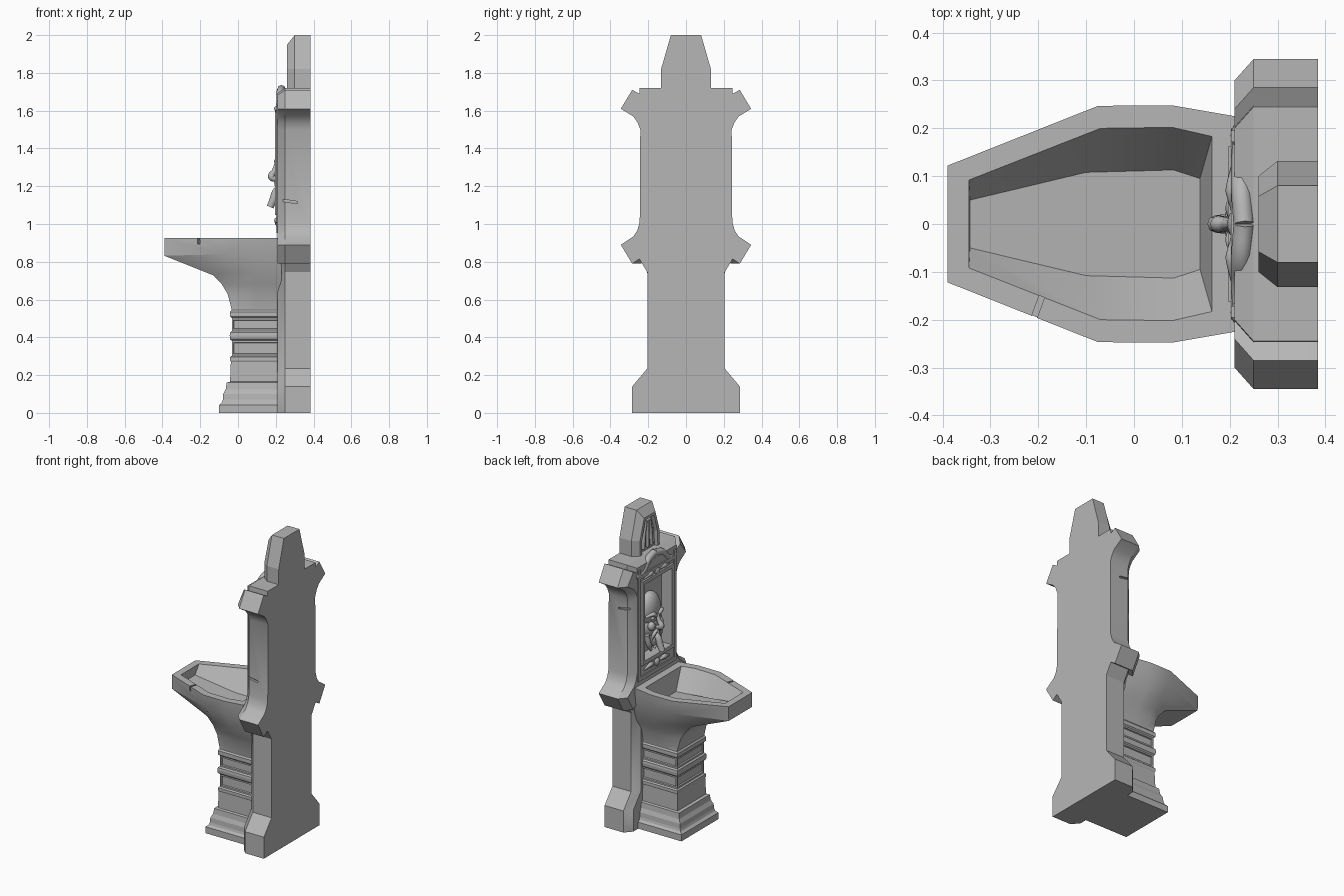
import bpy, bmesh, math
from mathutils import Vector

if "Cube" in bpy.data.objects:
    bpy.data.objects.remove(bpy.data.objects["Cube"])

stone = bpy.data.materials.new("grey stone")
stone.use_nodes = True
stone.diffuse_color = (0.47, 0.47, 0.47, 1)
stone.node_tree.nodes["Principled BSDF"].inputs["Base Color"].default_value = (0.47, 0.47, 0.47, 1)


def finish(bm, name, smooth=None):
    bmesh.ops.recalc_face_normals(bm, faces=bm.faces)
    me = bpy.data.meshes.new(name)
    bm.to_mesh(me)
    bm.free()
    me.materials.append(stone)
    ob = bpy.data.objects.new(name, me)
    bpy.context.collection.objects.link(ob)
    if smooth:
        bpy.ops.object.select_all(action='DESELECT')
        ob.select_set(True)
        bpy.context.view_layer.objects.active = ob
        bpy.ops.object.shade_smooth_by_angle(angle=math.radians(smooth))
    return ob


def loft(rings):
    """Skin closed rings of equal length and cap both ends."""
    bm = bmesh.new()
    vs = [[bm.verts.new(p) for p in r] for r in rings]
    n = len(rings[0])
    for a, b in zip(vs, vs[1:]):
        for i in range(n):
            j = (i + 1) % n
            bm.faces.new((a[i], a[j], b[j], b[i]))
    bm.faces.new(vs[0])
    bm.faces.new(vs[-1])
    return bm


def mirrored(half):
    return half + [(x, -y, z) for x, y, z in reversed(half)]


def box(name, lo, hi):
    bm = bmesh.new()
    bmesh.ops.create_cube(bm, size=1)
    for v in bm.verts:
        v.co = [a + (b - a) * (c + 0.5) for a, b, c in zip(lo, hi, v.co)]
    return finish(bm, name)


def ball(name, loc, scale, rot=0, seg=16):
    bm = bmesh.new()
    bmesh.ops.create_uvsphere(bm, u_segments=seg, v_segments=seg // 2 + 2, radius=1)
    ob = finish(bm, name, 50)
    ob.location, ob.scale = loc, scale
    ob.rotation_euler.y = rot
    return ob


def tube(name, pts, radius, radii=None):
    cu = bpy.data.curves.new(name, 'CURVE')
    cu.dimensions = '3D'
    cu.bevel_depth, cu.bevel_resolution = radius, 2
    cu.resolution_u, cu.use_fill_caps = 6, True
    sp = cu.splines.new('BEZIER')
    sp.bezier_points.add(len(pts) - 1)
    for i, (b, p) in enumerate(zip(sp.bezier_points, pts)):
        b.co = p
        b.handle_left_type = b.handle_right_type = 'AUTO'
        b.radius = radii[i] if radii else 1
    cu.materials.append(stone)
    ob = bpy.data.objects.new(name, cu)
    bpy.context.collection.objects.link(ob)
    return ob


def cut(target, cutter):
    cutter.hide_render = True
    cutter.hide_set(True)
    m = target.modifiers.new("cut", 'BOOLEAN')
    m.operation, m.object, m.solver = 'DIFFERENCE', cutter, 'EXACT'
    bpy.context.view_layer.objects.active = target
    bpy.ops.object.modifier_apply(modifier=m.name)
    bpy.data.objects.remove(cutter)


# Back slab with lugs and chamfered front edges
side = [(.285, 0), (.285, .14), (.205, .235), (.205, .745), (.247, .815), (.285, .79),
        (.345, .89), (.278, .935), (.258, .965), (.245, 1.01), (.242, 1.5), (.258, 1.54),
        (.28, 1.57), (.345, 1.61), (.285, 1.71), (.247, 1.69), (.245, 1.72)]


def slab_ring(x, inset):
    return mirrored([(x, y - inset, z - (inset * .6 if z > 1.65 else 0)) for y, z in side])


slab = finish(loft([slab_ring(.385, 0), slab_ring(.25, 0), slab_ring(.21, .045)]), "back_slab", 30)
cut(slab, box("niche_cutter", (.15, -.14, 1.07), (.275, .14, 1.57)))
for y, z in ((-.25, 1.12), (.25, 1.43)):
    crack = box("crack_cutter", (-.045, -.02, -.006), (.045, .02, .006))
    crack.location, crack.rotation_euler.y = (.27, y, z), .15
    bpy.context.view_layer.update()
    cut(slab, crack)


# Crown with a sunk fluted panel
def crown_ring(x, inset, top):
    return mirrored([(x, .132 - inset, 1.66), (x, .132 - inset, 1.82), (x, .08 - inset * .7, top)])


bm = loft([crown_ring(.385, 0, 2), crown_ring(.3, 0, 2), crown_ring(.26, .032, 1.95)])
bm.faces.ensure_lookup_table()
bmesh.ops.recalc_face_normals(bm, faces=bm.faces)
front = min(bm.faces, key=lambda f: f.calc_center_median().x)
bmesh.ops.inset_individual(bm, faces=[front], thickness=.022)
bmesh.ops.inset_individual(bm, faces=[front], thickness=.004, depth=-.022)
finish(bm, "crown")
for k in (-1, 0, 1):
    tube("crown_flute", [(.277, k * .042, 1.74), (.277, k * .036, 1.82), (.277, k * .018, 1.915)], .011)

# Curved pediment mouldings and scrolls
for s in (-1, 1):
    tube("pediment_moulding", [(.225, s * .2, 1.625), (.225, s * .13, 1.64), (.225, s * .07, 1.695),
                               (.23, 0, 1.715)], .022)
    ball("pediment_scroll", (.222, s * .185, 1.635), (.02, .028, .028))

# Niche frame and ornament bands
for h, z0, z1, x in ((.15, 1.06, 1.58, .197), (.183, .965, 1.66, .203)):
    w = .012
    for s in (-1, 1):
        box("frame_post", (x, s * h - w, z0 - w), (.225, s * h + w, z1 + w))
    for z in (z0, z1 - (.035 if h > .16 else 0)):
        box("frame_rail", (x, -h, z - w), (.225, h, z + w))
for z in (1.012, 1.603):
    ball("band_boss", (.21, 0, z), (.016, .028, .024), seg=8)
    for s in (-1, 1):
        tube("band_leaf", [(.21, s * .025, z), (.207, s * .07, z + .008), (.21, s * .13, z - .006)],
             .016, [.4, 1, .3])

# Mask inside the niche
ball("mask_head", (.262, 0, 1.345), (.058, .085, .11))
ball("mask_jaw", (.262, 0, 1.24), (.05, .07, .085))
ball("mask_chin", (.235, 0, 1.155), (.032, .045, .045))
tube("mask_nose", [(.205, 0, 1.325), (.192, 0, 1.28), (.177, 0, 1.25), (.205, 0, 1.235)], .017, [.6, .8, 1.1, .8])
for s in (-1, 1):
    tube("mask_brow", [(.207, s * .012, 1.315), (.205, s * .04, 1.335), (.235, s * .078, 1.32)], .013, [.8, 1, .6])
    ball("mask_eye", (.214, s * .034, 1.304), (.011, .016, .01), seg=10)
    ball("mask_cheek", (.218, s * .042, 1.255), (.022, .025, .028))
    ball("mask_ear", (.265, s * .085, 1.29), (.022, .014, .042), seg=10)
    tube("mask_moustache", [(.2, s * .008, 1.225), (.205, s * .035, 1.205), (.222, s * .048, 1.15)],
         .011, [.8, 1.1, .4])
    tube("mask_beard", [(.24, s * .06, 1.2), (.235, s * .045, 1.13), (.24, s * .015, 1.085)], .016, [1, 1.1, .5])
tube("water_tongue", [(.235, 0, 1.195), (.205, 0, 1.175), (.185, 0, 1.125), (.17, 0, 1.09)], .02, [.8, 1, 1, .9])

# Pedestal with stepped foot, rolls and sunk panels
profile = [(-.1, .19, 0), (-.1, .19, .042), (-.085, .178, .055), (-.08, .174, .07), (-.078, .172, .1),
           (-.065, .162, .125), (-.06, .158, .16), (-.042, .146, .165), (-.038, .143, .27),
           (-.042, .147, .278), (-.042, .147, .295), (-.033, .139, .302), (-.033, .139, .382),
           (-.042, .147, .39), (-.044, .149, .41), (-.042, .147, .425), (-.033, .139, .433),
           (-.033, .139, .502), (-.042, .147, .51), (-.042, .147, .535), (-.034, .14, .545), (-.034, .14, .56)]
bm = loft([mirrored([(.24, y, z), (x, y, z)]) for x, y, z in profile])
bmesh.ops.recalc_face_normals(bm, faces=bm.faces)
panels = [f for f in bm.faces if abs(f.normal.z) < .1 and f.calc_center_median().x < .22
          and any(abs(f.calc_center_median().z - c) < .01 for c in (.342, .4675))]
bmesh.ops.inset_individual(bm, faces=panels, thickness=.014)
bmesh.ops.inset_individual(bm, faces=panels, thickness=.004, depth=-.008)
finish(bm, "pedestal")

# Basin: flaring underside, flat rim and sloping hollow
basin_rings = [
    [(.23, .14, .55), (.1, .14, .55), (.02, .14, .55), (-.034, .14, .55)],
    [(.23, .155, .63), (.1, .155, .63), (0, .15, .63), (-.055, .135, .63)],
    [(.23, .175, .68), (.1, .178, .68), (-.015, .17, .68), (-.085, .132, .68)],
    [(.23, .195, .74), (.09, .205, .74), (-.035, .195, .74), (-.13, .13, .728)],
    [(.23, .215, .84), (.08, .24, .84), (-.07, .238, .84), (-.39, .118, .832)],
    [(.23, .222, .925), (.08, .248, .925), (-.075, .247, .925), (-.39, .122, .925)],
    [(.163, .183, .925), (.08, .202, .925), (-.07, .2, .925), (-.345, .092, .925)],
    [(.138, .095, .8), (.083, .113, .795), (-.1, .108, .8), (-.343, .05, .87)]]
basin = finish(loft([mirrored(r) for r in basin_rings]), "basin")
notch = box("notch_cutter", (-.006, -.03, -.03), (.006, .03, .03))
notch.location, notch.rotation_euler.z = (-.203, -.18, .925), -.35
bpy.context.view_layer.update()
cut(basin, notch)
bpy.ops.object.select_all(action='DESELECT')
basin.select_set(True)
bpy.context.view_layer.objects.active = basin
bpy.ops.object.shade_smooth_by_angle(angle=math.radians(30))
